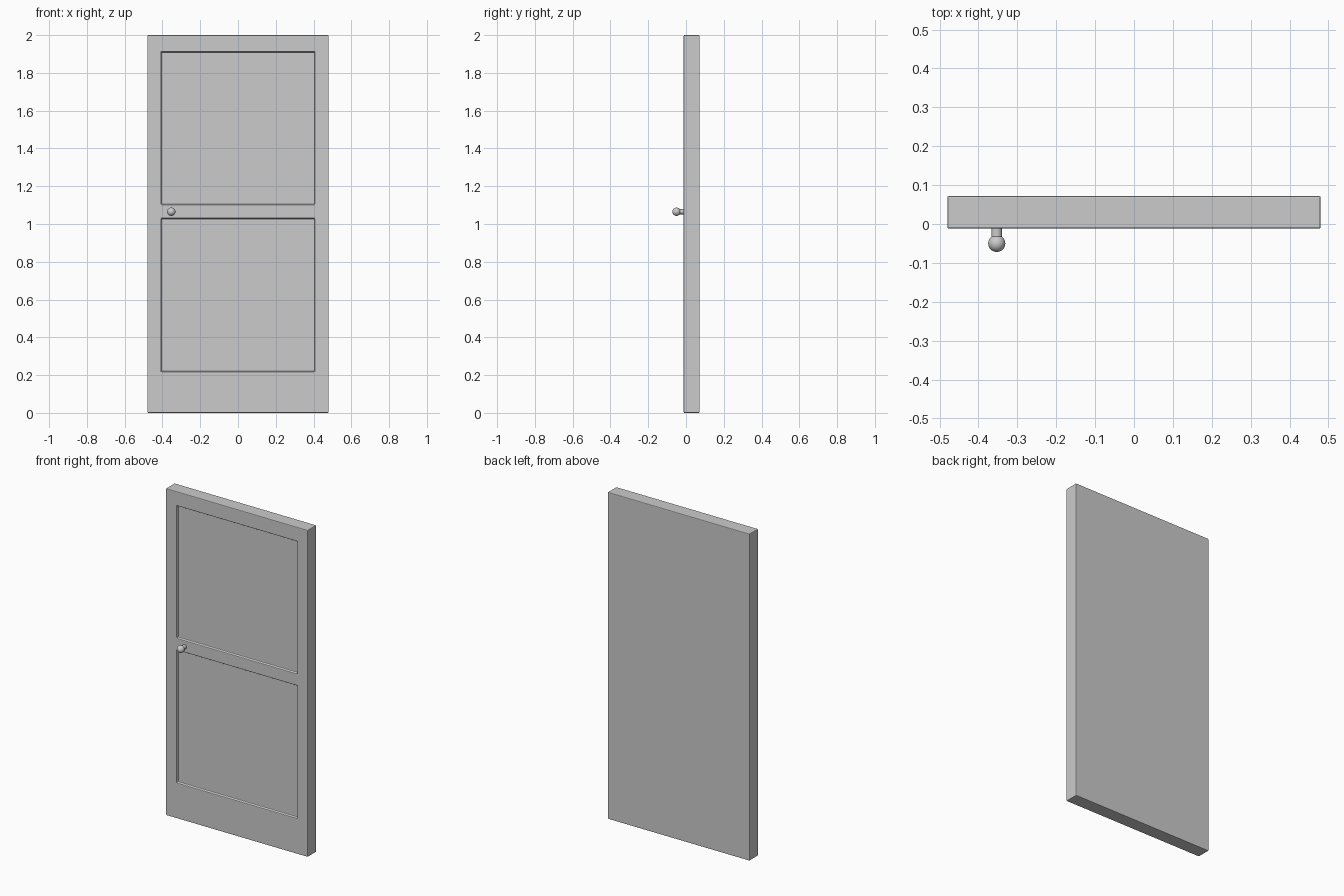
import bpy, bmesh, math
from mathutils import Vector

if "Cube" in bpy.data.objects:
    bpy.data.objects.remove(bpy.data.objects["Cube"])

FRONT, BACK = -0.012, 0.072
KNOB_X, KNOB_Z = -0.353, 1.065

# Door leaf: front face split into stiles and rails, then thickened
xs = [-0.48, -0.408, 0.408, 0.48]
zs = [0.0, 0.217, 1.03, 1.102, 1.913, 2.0]
bm = bmesh.new()
grid = [[bm.verts.new((x, FRONT, z)) for x in xs] for z in zs]
for j in range(len(zs) - 1):
    for i in range(len(xs) - 1):
        bm.faces.new((grid[j][i], grid[j][i + 1], grid[j + 1][i + 1], grid[j + 1][i]))
ret = bmesh.ops.extrude_face_region(bm, geom=bm.faces[:], use_keep_orig=True)
new_verts = [g for g in ret["geom"] if isinstance(g, bmesh.types.BMVert)]
bmesh.ops.translate(bm, verts=new_verts, vec=(0, BACK - FRONT, 0))
bmesh.ops.recalc_face_normals(bm, faces=bm.faces[:])

# Two recessed panels
panels = []
for f in bm.faces:
    c = f.calc_center_median()
    if abs(c.y - FRONT) < 1e-4 and abs(c.x) < 0.1 and (0.3 < c.z < 0.9 or 1.3 < c.z < 1.8):
        panels.append(f)
for f in panels:
    r = bmesh.ops.inset_individual(bm, faces=[f], thickness=0.004, depth=0.0)
    bmesh.ops.translate(bm, verts=list(f.verts), vec=(0, 0.014, 0))
flat = [e for e in bm.edges if len(e.link_faces) == 2 and e.calc_face_angle() < 0.01]
bmesh.ops.recalc_face_normals(bm, faces=bm.faces[:])
mesh = bpy.data.meshes.new("door_leaf")
bm.to_mesh(mesh)
bm.free()
leaf = bpy.data.objects.new("door_leaf", mesh)
bpy.context.collection.objects.link(leaf)

# Softened edges
bev = leaf.modifiers.new("soft_edges", "BEVEL")
bev.width = 0.004
bev.segments = 2
bev.limit_method = "ANGLE"
bev.angle_limit = math.radians(30)


def smooth(obj):
    bpy.ops.object.select_all(action="DESELECT")
    obj.select_set(True)
    bpy.context.view_layer.objects.active = obj
    bpy.ops.object.shade_smooth_by_angle()


# Knob stem and ball
bpy.ops.mesh.primitive_cylinder_add(vertices=32, radius=0.0135, depth=0.035,
                                    location=(KNOB_X, -0.0235, KNOB_Z),
                                    rotation=(math.pi / 2, 0, 0))
stem = bpy.context.object
stem.name = "knob_stem"
smooth(stem)

bpy.ops.mesh.primitive_uv_sphere_add(segments=32, ring_count=16, radius=0.022,
                                     location=(KNOB_X, -0.05, KNOB_Z),
                                     rotation=(math.pi / 2, 0, 0))
ball = bpy.context.object
ball.name = "knob"
smooth(ball)
